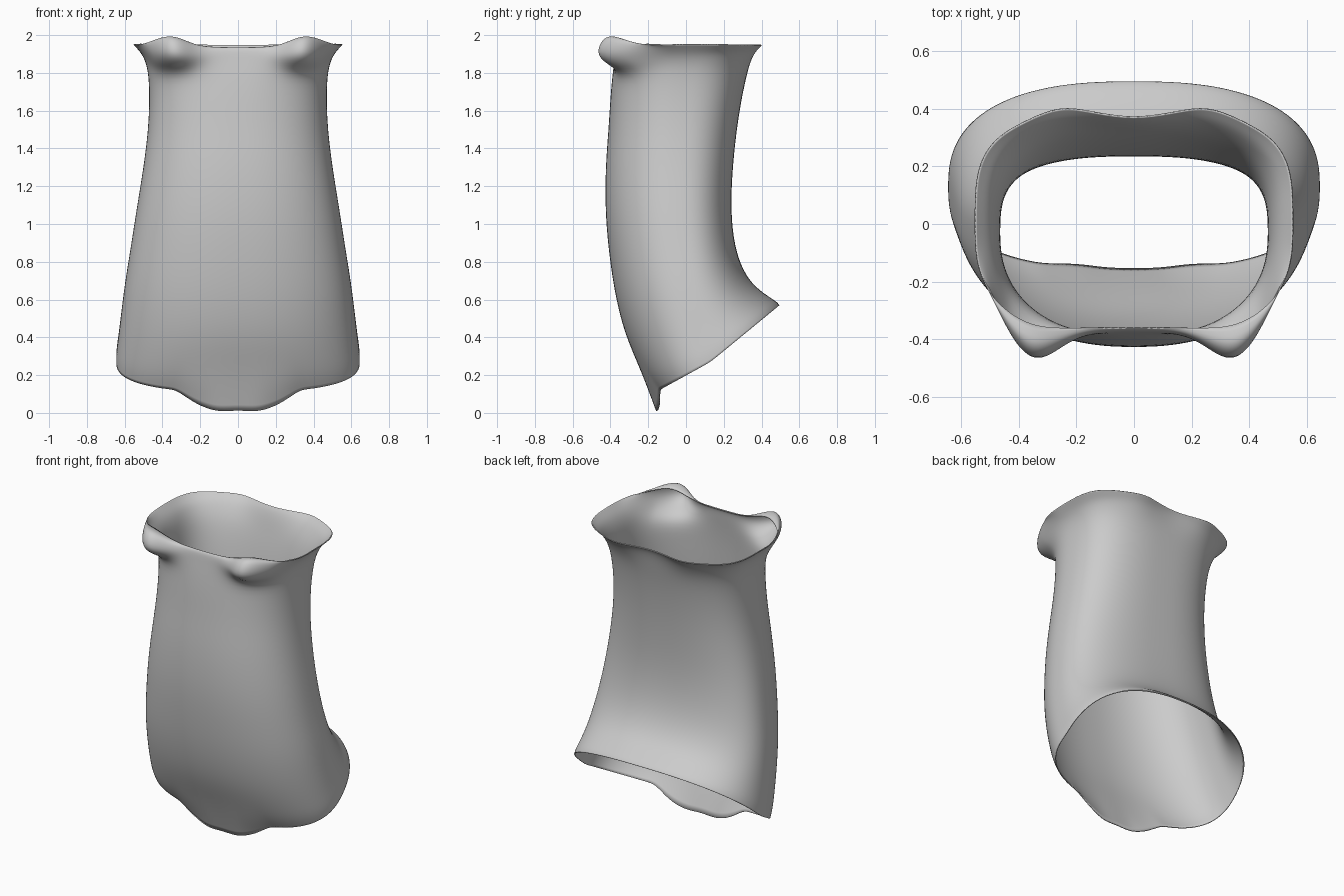
import bpy, bmesh, math

if "Cube" in bpy.data.objects:
    bpy.data.objects.remove(bpy.data.objects["Cube"])

SEG = 72

# Ring levels, bottom to top:
# front z, front y, side z, half width, side y, back z, back y, front roundness, back roundness
LEVELS = [
    (.11, -.16, .27, .645, .13, .57, .495, 2.6, 2.5),
    (.17, -.205, .31, .645, .11, .59, .48, 2.5, 2.5),
    (.26, -.255, .38, .635, .08, .62, .43, 2.4, 2.5),
    (.42, -.325, .51, .62, .04, .68, .35, 2.3, 2.5),
    (.62, -.375, .68, .60, .0, .78, .288, 2.3, 2.5),
    (.82, -.405, .86, .57, -.03, .92, .25, 2.3, 2.6),
    (1.05, -.428, 1.08, .537, -.05, 1.10, .237, 2.3, 2.6),
    (1.30, -.427, 1.30, .50, -.05, 1.30, .247, 2.3, 2.6),
    (1.50, -.41, 1.50, .475, -.04, 1.50, .268, 2.3, 2.6),
    (1.68, -.40, 1.68, .468, -.03, 1.68, .297, 2.3, 2.7),
    (1.80, -.388, 1.80, .475, -.02, 1.80, .325, 2.4, 2.8),
    (1.86, -.38, 1.86, .49, .0, 1.87, .345, 2.6, 3.0),
    (1.90, -.375, 1.90, .51, .0, 1.91, .36, 2.8, 3.2),
    (1.925, -.37, 1.93, .535, .0, 1.93, .37, 3.0, 3.4),
    (1.935, -.362, 1.95, .553, .0, 1.945, .38, 3.0, 3.5),
]
# Extra (y, z) offset of the two front lobes on the upper levels
LOBE = {11: (-.105, -.015), 12: (-.165, .005), 13: (-.10, .085), 14: (-.02, .045)}
# Strength of the wavy back edge on the upper levels
WAVE = {11: .3, 12: .55, 13: .8, 14: 1.0}


def bump(x, centre, width):
    return math.exp(-((abs(x) - centre) / width) ** 2)


def ring_point(level, t):
    zf, yf, zs, w, ys, zb, yb, nf, nb = LEVELS[level]
    s, c = math.sin(t), math.cos(t)
    front = c > 0
    n = nf if front else nb
    x = math.copysign(abs(s) ** (2 / n), s) * w
    k = abs(c) ** (2 / n)
    y = ys + ((yf if front else yb) - ys) * k
    z = zs + ((zf if front else zb) - zs) * k
    if front and level in LOBE:
        dy, dz = LOBE[level]
        g = bump(x, .36, .13) * min(1, max(0, (-y - .08) / .14))
        y += dy * g
        z += dz * g
    if not front and level in WAVE:
        y += WAVE[level] * k * (.03 * bump(x, .25, .12) - .015 * bump(x, 0, .1))
    # Scalloped flap hanging from the lower front edge
    if front and level < 2 and abs(x) < .31:
        d = (1 - (x / .31) ** 2) ** .8
        d = .115 * d - .02 * bump(x, 0, .05)
        z -= d * (1, .35)[level]
        y += .012 * bump(x, .2, .08) * (1 - level)
    return x, y, z


# Tube body
bm = bmesh.new()
rings = [[bm.verts.new(ring_point(i, 2 * math.pi * j / SEG)) for j in range(SEG)]
         for i in range(len(LEVELS))]
for low, high in zip(rings, rings[1:]):
    for j in range(SEG):
        k = (j + 1) % SEG
        bm.faces.new((low[j], low[k], high[k], high[j]))
mesh = bpy.data.meshes.new("sleeve_body")
bm.to_mesh(mesh)
bm.free()
body = bpy.data.objects.new("sleeve_body", mesh)
bpy.context.collection.objects.link(body)

grey = bpy.data.materials.new("plain grey")
grey.diffuse_color = (.6, .6, .6, 1)
grey.use_nodes = True
grey.node_tree.nodes["Principled BSDF"].inputs["Base Color"].default_value = grey.diffuse_color
mesh.materials.append(grey)

# Smooth, thin cloth-like wall
sub = body.modifiers.new("smooth", 'SUBSURF')
sub.levels = sub.render_levels = 2
wall = body.modifiers.new("wall", 'SOLIDIFY')
wall.thickness = .006
wall.offset = -1
for p in mesh.polygons:
    p.use_smooth = True
